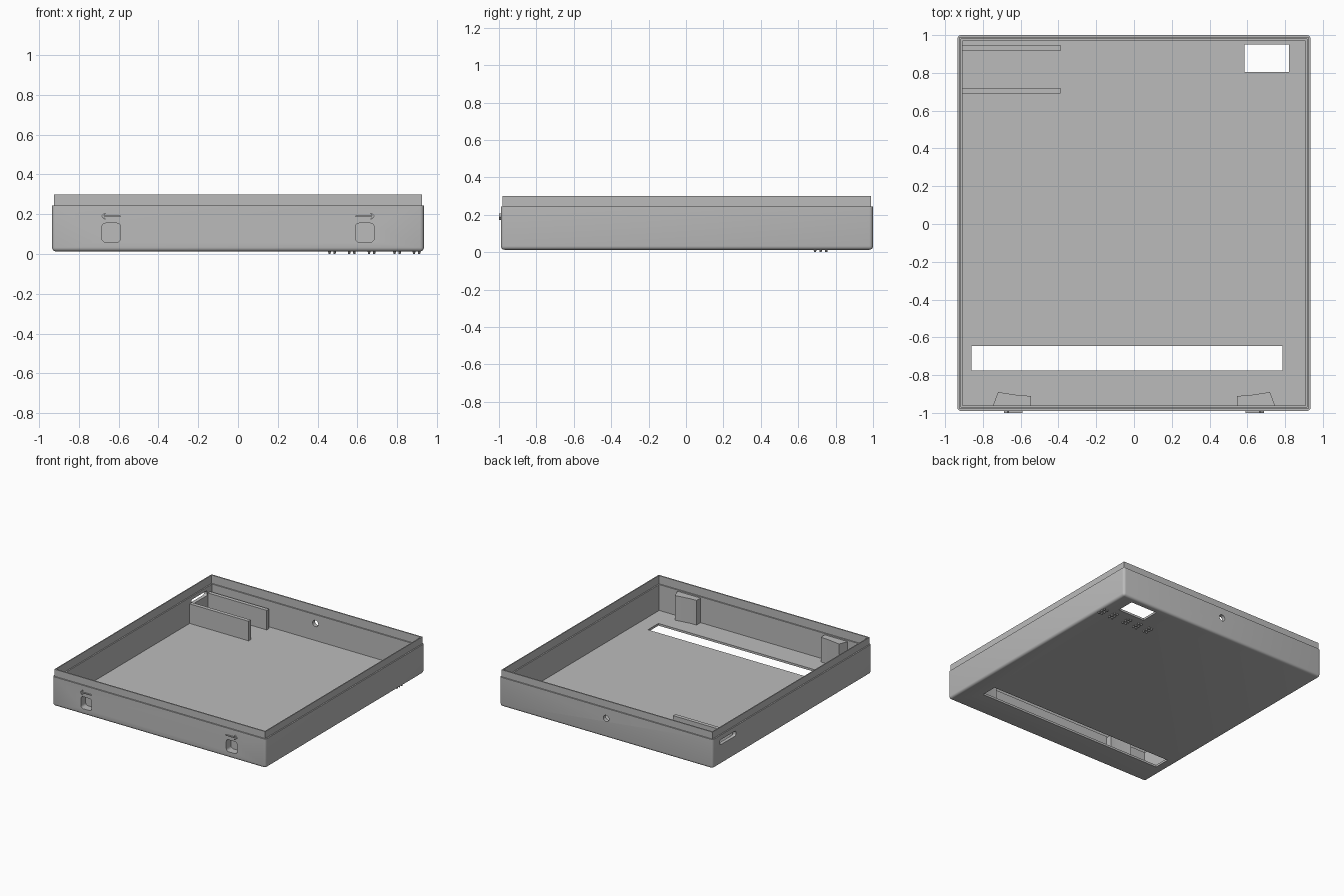
import bpy, bmesh, math
from mathutils import Vector, Matrix

cube = bpy.data.objects.get("Cube")
if cube:
    bpy.data.objects.remove(cube, do_unlink=True)

grey = bpy.data.materials.new("plain grey")
grey.use_nodes = True
GREY = (0.5, 0.5, 0.5, 1)
grey.diffuse_color = GREY
grey.node_tree.nodes["Principled BSDF"].inputs["Base Color"].default_value = GREY


def add_object(name, bm):
    bmesh.ops.recalc_face_normals(bm, faces=bm.faces)
    mesh = bpy.data.meshes.new(name)
    bm.to_mesh(mesh)
    bm.free()
    mesh.materials.append(grey)
    ob = bpy.data.objects.new(name, mesh)
    bpy.context.collection.objects.link(ob)
    return ob


def box(name, x, y, z, radius=0, pick=None):
    """Box between (min, max) pairs; edges chosen by pick are rounded."""
    bm = bmesh.new()
    bmesh.ops.create_cube(bm, size=1)
    for v in bm.verts:
        v.co = Vector([(r[0] + r[1]) / 2 + c * (r[1] - r[0]) for r, c in zip((x, y, z), v.co)])
    if radius:
        edges = [e for e in bm.edges if pick(e)]
        bmesh.ops.bevel(bm, geom=edges, offset=radius, segments=4, profile=0.5, affect='EDGES')
    return add_object(name, bm)


def frame_box(name, hx, hy, z, **kw):
    return box(name, (-hx, hx), (MID_Y - hy, MID_Y + hy), z, **kw)


def prism(name, points, z0, z1):
    bm = bmesh.new()
    face = bm.faces.new([bm.verts.new((x, y, z0)) for x, y in points])
    out = bmesh.ops.extrude_face_region(bm, geom=[face])
    verts = [g for g in out["geom"] if isinstance(g, bmesh.types.BMVert)]
    bmesh.ops.translate(bm, verts=verts, vec=(0, 0, z1 - z0))
    return add_object(name, bm)


def combine(target, tool, operation):
    mod = target.modifiers.new("combine", 'BOOLEAN')
    mod.operation, mod.solver, mod.object = operation, 'EXACT', tool
    bpy.context.view_layer.objects.active = target
    bpy.ops.object.modifier_apply(modifier=mod.name)
    bpy.data.objects.remove(tool, do_unlink=True)


def direction(e):
    return (e.verts[1].co - e.verts[0].co).normalized()


MID_Y, BASE, FLOOR, SHOULDER, TOP = 0.005, 0.013, 0.03, 0.245, 0.30

# Tray with rounded bottom and corners, thin raised lip, stepped inside
tray = frame_box("tray", 0.935, 0.995, (BASE, SHOULDER), radius=0.02,
                 pick=lambda e: min(v.co.z for v in e.verts) < 0.1)
combine(tray, frame_box("lip", 0.925, 0.985, (0.2, TOP)), 'UNION')
combine(tray, frame_box("cavity", 0.907, 0.965, (FLOOR, 0.4)), 'DIFFERENCE')
combine(tray, frame_box("ledge_cut", 0.917, 0.975, (0.235, 0.4)), 'DIFFERENCE')

# Wedge blocks behind the front wall, with rounded square pockets in front
for s in (-1, 1):
    wedge = [(0.75, -0.97), (0.72, -0.89), (0.6, -0.908), (0.545, -0.91), (0.545, -0.97)]
    combine(tray, prism("wedge", [(s * x, y) for x, y in wedge], FLOOR - 0.005, 0.225), 'UNION')
    xs = sorted((s * 0.59, s * 0.685))
    combine(tray, box("pocket", xs, (-1.1, -0.93), (0.06, 0.155), radius=0.02,
                      pick=lambda e: abs(direction(e).y) > 0.9), 'DIFFERENCE')

# Floor openings and the cable slot in the side wall
combine(tray, box("window", (0.585, 0.82), (0.805, 0.95), (-0.1, 0.1)), 'DIFFERENCE')
combine(tray, box("long_slot", (-0.86, 0.785), (-0.775, -0.645), (-0.1, 0.1)), 'DIFFERENCE')
combine(tray, box("side_slot", (-1.1, -0.85), (0.71, 0.91), (0.168, 0.208), radius=0.015,
                  pick=lambda e: abs(direction(e).x) > 0.9), 'DIFFERENCE')

# Round hole in the back wall
bm = bmesh.new()
bmesh.ops.create_cone(bm, cap_ends=True, segments=24, radius1=0.025, radius2=0.025, depth=0.3,
                      matrix=Matrix.Translation((0, 1, 0.165)) @ Matrix.Rotation(math.pi / 2, 4, 'X'))
combine(tray, add_object("back_hole", bm), 'DIFFERENCE')

# Two board rails in the back corner
for name, y in (("front_rail", 0.705), ("back_rail", 0.932)):
    box(name, (-0.91, -0.39), (y - 0.015, y + 0.015), (FLOOR - 0.005, 0.185))

# Raised direction arrows above the pockets
for side, s in (("right", -1), ("left", 1)):
    for part, a, b in (("shaft", (0.685, 0.19), (0.59, 0.19)),
                       ("upper_barb", (0.685, 0.19), (0.667, 0.206)),
                       ("lower_barb", (0.685, 0.19), (0.667, 0.174))):
        p, q = Vector((s * a[0], a[1])), Vector((s * b[0], b[1]))
        n = (q - p).orthogonal().normalized() * 0.003
        bar = prism(f"{side}_arrow_{part}", [p + n, q + n, q - n, p - n], 0, 0.015)
        bar.data.transform(Matrix.Translation((0, -0.985, 0)) @ Matrix.Rotation(math.pi / 2, 4, 'X'))

# Small tactile pips under the floor
bm = bmesh.new()
for x in (0.473, 0.572, 0.672, 0.80, 0.898):
    for dx in (-0.013, 0.013):
        for y in (0.69, 0.72, 0.75):
            bmesh.ops.create_cone(bm, cap_ends=True, segments=10, radius1=0.005, radius2=0.008,
                                  depth=0.015, matrix=Matrix.Translation((x + dx, y, 0.0075)))
add_object("underside_pips", bm)

# Smooth the rounded edges of the tray
bpy.ops.object.select_all(action='DESELECT')
tray.select_set(True)
bpy.context.view_layer.objects.active = tray
bpy.ops.object.shade_smooth_by_angle(angle=math.radians(30))
